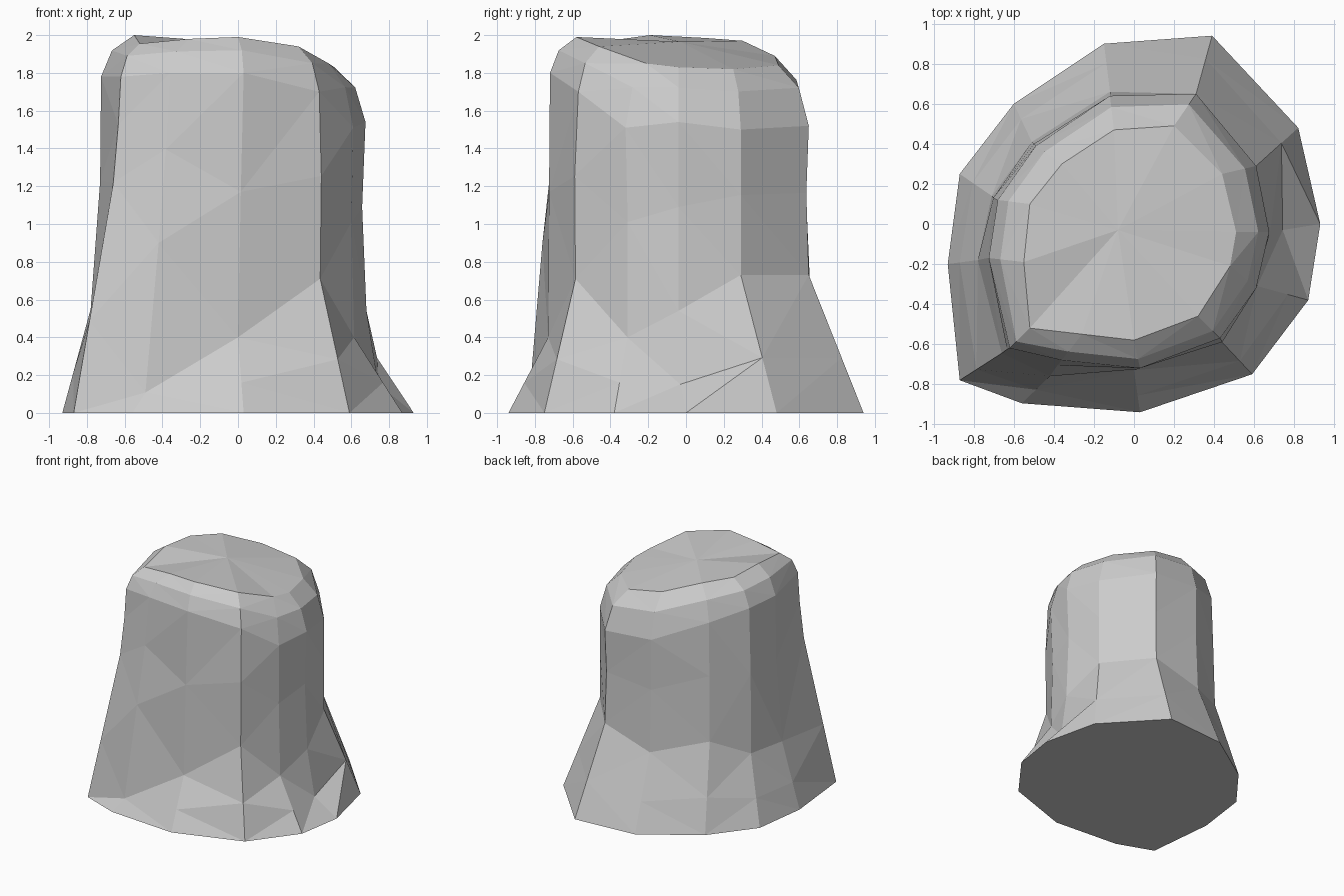
import bpy, bmesh
from mathutils import Vector

if "Cube" in bpy.data.objects:
    bpy.data.objects.remove(bpy.data.objects["Cube"])

# Twelve columns around the trunk, starting at +x and going clockwise from above.
# Root outline on the ground
base = [(.93, 0), (.87, -.38), (.59, -.75), (.03, -.94), (-.56, -.895), (-.87, -.78),
        (-.93, -.2), (-.87, .25), (-.6, .6), (-.15, .9), (.39, .94), (.82, .48)]
# Where the root flare meets the trunk
flare = [(.68, -.04, .54), (.615, -.31, .4), (.435, -.585, .71), (0, -.73, .4),
         (-.42, -.76, .9), (-.66, -.645, 1.22), (-.78, -.18, .55), (-.71, .14, .55),
         (-.51, .41, .7), (-.12, .66, .6), (.31, .65, .73), (.61, .29, .73)]
# Upper trunk wall, just under the rounded shoulder
wall = [(.675, -.04, 1.54), (.61, -.32, 1.51), (.43, -.57, 1.7), (.03, -.72, 1.8),
        (-.36, -.68, 1.8), (-.62, -.62, 1.78), (-.725, -.17, 1.78), (-.68, .12, 1.77),
        (-.49, .39, 1.7), (-.12, .64, 1.55), (.31, .65, 1.52), (.61, .29, 1.5)]
# Rim of the sloping cut top
rim = [(.51, -.04, 1.83), (.48, -.21, 1.85), (.32, -.46, 1.94), (0, -.58, 1.99),
       (-.26, -.55, 1.98), (-.52, -.52, 1.955), (-.55, -.19, 2), (-.52, .1, 1.985),
       (-.36, .3, 1.97), (-.1, .47, 1.89), (.2, .49, 1.84), (.44, .25, 1.82)]
# Slight waist in each column
waist = [.97, .98, 1.02, 1, .98, .99, .97, 1.01, 1, .98, .98, 1]
# Root toes that sag or bulge: column -> (inward share, upward share)
toes = {0: (.75, .28), 4: (.5, .12)}


def between(a, b, t_xy, t_z):
    a, b = Vector(a), Vector(b)
    p = a.lerp(b, t_xy)
    p.z = a.z + (b.z - a.z) * t_z
    return p


# Extra rings: toes above the ground, waist below the wall, shoulder below the rim
ground = [(x, y, 0) for x, y in base]
toe = [between(g, f, *toes.get(i, (.4, .4))) for i, (g, f) in enumerate(zip(ground, flare))]
middle = []
for f, w, s in zip(flare, wall, waist):
    p = between(f, w, .5, .55)
    middle.append((p.x * s, p.y * s, p.z))
shoulder = [between(w, r, .33, .63) for w, r in zip(wall, rim)]
rings = [ground, toe, flare, middle, wall, shoulder, rim]

# Loft the rings into the stump body
bm = bmesh.new()
loops = [[bm.verts.new(p) for p in ring] for ring in rings]
n = len(base)
for lo, hi in zip(loops, loops[1:]):
    for i in range(n):
        j = (i + 1) % n
        bm.faces.new((lo[i], hi[i], hi[j], lo[j]))

# Faceted cut top and flat underside
centre = bm.verts.new((-.08, -.03, 1.965))
for i in range(n):
    bm.faces.new((loops[-1][i], centre, loops[-1][(i + 1) % n]))
bm.faces.new(loops[0])

# Low-poly triangle facets
bmesh.ops.triangulate(bm, faces=bm.faces[:], quad_method='SHORT_EDGE')
bmesh.ops.recalc_face_normals(bm, faces=bm.faces[:])
mesh = bpy.data.meshes.new("tree_stump")
bm.to_mesh(mesh)
bm.free()
stump = bpy.data.objects.new("tree_stump", mesh)
bpy.context.collection.objects.link(stump)
